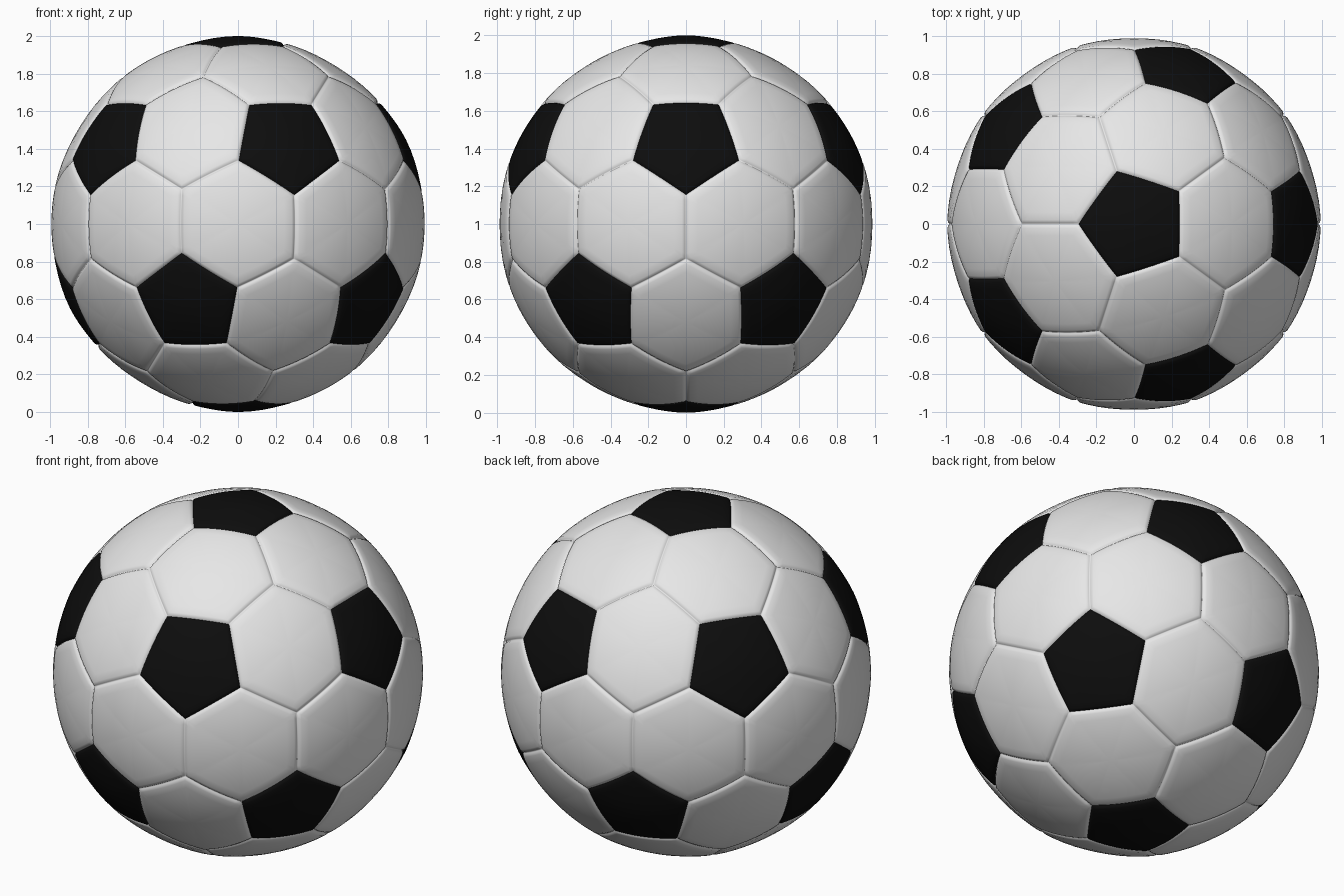
import bpy, bmesh, math
from mathutils import Vector

cube = bpy.data.objects.get("Cube")
if cube:
    bpy.data.objects.remove(cube, do_unlink=True)

SEGMENTS = 12                      # steps along each panel side
RINGS = [0, 0.015, 0.035, 0.07, 0.2, 0.4, 0.6, 0.8, 1]   # seam to panel centre
SEAM, RIM = 0.981, 0.993           # radius in the groove and on the panel rim


def make_material(name, value):
    mat = bpy.data.materials.new(name)
    mat.use_nodes = True
    color = (value, value, value, 1)
    mat.diffuse_color = color
    bsdf = mat.node_tree.nodes["Principled BSDF"]
    bsdf.inputs["Base Color"].default_value = color
    bsdf.inputs["Roughness"].default_value = 0.6
    return mat


def smooth(x):
    x = min(max(x, 0), 1)
    return x * x * (3 - 2 * x)


def radius(t, crown):
    """Groove at the seam, rounded rim, then a gentle swell to the crown."""
    groove = math.sin(min(t / RINGS[3], 1) * math.pi / 2)
    return SEAM + (RIM - SEAM) * groove + (crown - RIM) * smooth(t)


def add_panel(bm, centre, corners, crown):
    """Fill one stitched panel with curved wedges, one for each side."""
    for a, b in zip(corners, corners[1:] + corners[:1]):
        rows = []
        for t in RINGS:
            row = []
            for i in range(SEGMENTS + 1):
                edge = a.lerp(b, i / SEGMENTS).normalized()
                point = edge.lerp(centre, t).normalized() * radius(t, crown)
                row.append(bm.verts.new(point + Vector((0, 0, 1))))
            rows.append(row)
        for low, high in zip(rows, rows[1:]):
            for i in range(SEGMENTS):
                bm.faces.new((low[i], low[i + 1], high[i + 1], high[i]))


def panel_outlines():
    """Panel centres and corners: the dual of a once-divided icosahedron."""
    ico = bmesh.new()
    bmesh.ops.create_icosphere(ico, subdivisions=2, radius=1)
    outlines = []
    for v in ico.verts:
        n = v.co.normalized()
        u = n.orthogonal().normalized()
        w = n.cross(u)
        corners = [f.calc_center_median().normalized() for f in v.link_faces]
        corners.sort(key=lambda c: math.atan2(c.dot(w), c.dot(u)))
        outlines.append((n, corners))
    ico.free()
    return outlines


def build_panels(name, sides, crown, mat):
    bm = bmesh.new()
    for centre, corners in panel_outlines():
        if len(corners) == sides:
            add_panel(bm, centre, corners, crown)
    bmesh.ops.remove_doubles(bm, verts=bm.verts, dist=0.0005)
    mesh = bpy.data.meshes.new(name)
    bm.to_mesh(mesh)
    bm.free()
    mesh.materials.append(mat)
    mesh.shade_smooth()
    obj = bpy.data.objects.new(name, mesh)
    bpy.context.collection.objects.link(obj)


# White six-sided panels and black five-sided panels
build_panels("hexagon_panels", 6, 0.988, make_material("white_leather", 0.8))
build_panels("pentagon_panels", 5, 1.0, make_material("black_leather", 0.004))
